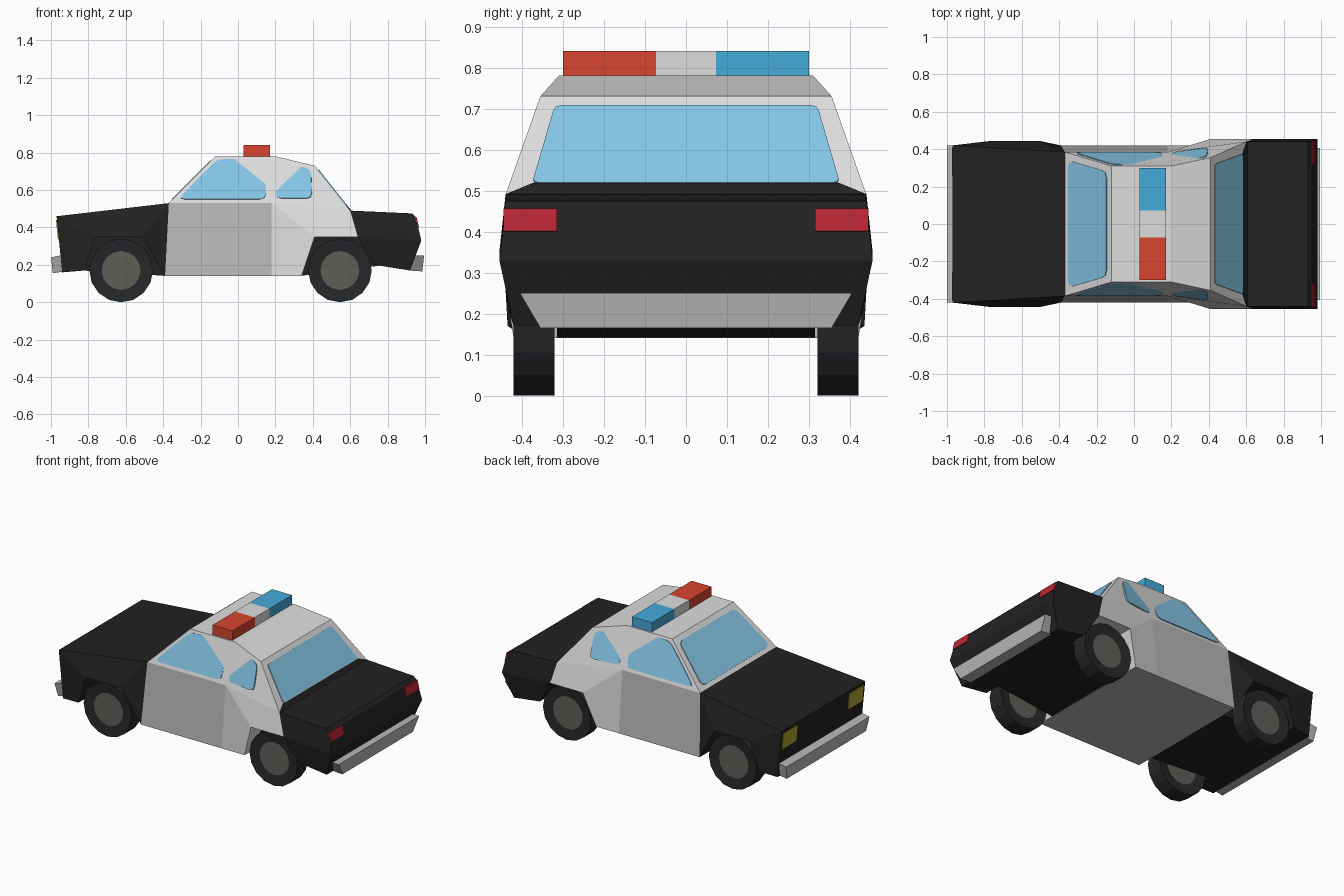
import bpy, bmesh, math
from mathutils import Vector, Matrix

if "Cube" in bpy.data.objects:
    bpy.data.objects.remove(bpy.data.objects["Cube"])


def material(name, rgb):
    m = bpy.data.materials.new(name)
    m.diffuse_color = [(c / 255 / 12.92 if c < 11 else ((c / 255 + .055) / 1.055) ** 2.4) for c in rgb] + [1]
    m.use_nodes = True
    m.node_tree.nodes["Principled BSDF"].inputs["Base Color"].default_value = m.diffuse_color
    return m


BLACK = material("body black", (34, 34, 34))
WHITE = material("body white", (222, 222, 222))
GREY = material("door grey", (184, 183, 183))
GLASS = material("window glass", (134, 199, 232))
RED = material("beacon red", (217, 69, 47))
BLUE = material("beacon blue", (69, 170, 218))
TAIL = material("tail light red", (184, 38, 53))
YELLOW = material("headlight yellow", (172, 162, 50))
TYRE = material("tyre black", (37, 39, 41))
HUB = material("hub grey", (94, 94, 88))


def finish(name, bm, mats):
    bmesh.ops.recalc_face_normals(bm, faces=bm.faces[:])
    me = bpy.data.meshes.new(name)
    bm.to_mesh(me)
    bm.free()
    for m in mats:
        me.materials.append(m)
    ob = bpy.data.objects.new(name, me)
    bpy.context.collection.objects.link(ob)
    return ob


def shell(name, pts, loop, sides, mats, spans=""):
    """Half outline mirrored in y: loop edges span the width, side faces close the ends.
    Sides and spans ending in '*' / listed in spans use the second material."""
    bm = bmesh.new()
    left = {k: bm.verts.new(p) for k, p in pts.items()}
    right = {k: bm.verts.new((p[0], -p[1], p[2])) for k, p in pts.items()}
    for a, b in zip(loop, loop[1:] + loop[0]):
        f = bm.faces.new((left[a], left[b], right[b], right[a]))
        f.material_index = int(a + b in spans.split())
    for s in sides.split():
        for v in (left, right):
            f = bm.faces.new([v[k] for k in s.strip("*")])
            f.material_index = int(s.endswith("*"))
    return finish(name, bm, mats)


def plate(name, pts, mat, radius=0.0, mirror=False, lift=0.005):
    """Thin plate with optional rounded corners, lifted outward from the body."""
    pts = [Vector(p) for p in pts]
    out = []
    for i, p in enumerate(pts):
        if not radius:
            out.append(p)
            continue
        a = p + (pts[i - 1] - p).normalized() * radius
        b = p + (pts[(i + 1) % len(pts)] - p).normalized() * radius
        out += [a, (a + b) / 4 + p / 2, b]
    centre = sum(pts, Vector()) / len(pts)
    n = (pts[1] - pts[0]).cross(pts[2] - pts[0]).normalized()
    if n.dot(centre - Vector((0, 0, .4))) < 0:
        n = -n
    bm = bmesh.new()
    for s in ((1, -1) if mirror else (1,)):
        rings = [[bm.verts.new(((p + n * h).x, (p + n * h).y * s, (p + n * h).z)) for p in out]
                 for h in (-.003, lift)]
        for r in rings:
            bm.faces.new(r)
        for i in range(len(out)):
            bm.faces.new((rings[0][i - 1], rings[0][i], rings[1][i], rings[1][i - 1]))
    return finish(name, bm, [mat])


# cabin with doors, roof and rear quarter panels
A, J = (-.37, .385, .53), (-.39, .42, .14)
F, G = (.60, .44, .49), (.64, .455, .35)
shell("cabin", dict(A=A, B=(-.12, .31, .78), C=(.20, .31, .78), E=(.41, .355, .73), F=F, G=G,
                    H=(.41, .455, .35), I=(.34, .42, .14), K=(.18, .42, .14), J=J, D=(.18, .384, .53)),
      "ABCEFGHIKJ", "ADKJ* ABCEFD DFGH DHIK", [WHITE, GREY], "IK KJ")

# front body: hood, fenders and wheel arches
shell("front_body", dict(A=A, J=J, P=(-.51, .445, .35), Q=(-.76, .445, .35), R=(-.82, .435, .17),
                         S=(-.94, .42, .16), M=(-.97, .42, .46)),
      "AJPQRSM", "MAPQ AJP MQRS", [BLACK])

# rear body: trunk and rear fenders
shell("rear_body", dict(F=F, L=(.93, .44, .475), N=(.95, .442, .455), O=(.98, .455, .33),
                        P=(.92, .42, .17), Q=(.73, .43, .20), G=G),
      "FLNOPQG", "FLNOG GOPQ", [BLACK])

# underbody between the wheels
for name, x0, x1, z1 in (("front_underbody", -.385, -.83, .17), ("rear_underbody", .335, .75, .195)):
    shell(name, dict(A=(x0, .315, .141), B=(x1, .315, z1), C=(x1, .315, .36), D=(x0, .315, .36)),
          "ABCD", "ABCD", [BLACK])

# bumpers
shell("front_bumper", dict(A=(-1, .42, .24), B=(-.95, .42, .25), C=(-.93, .40, .165), D=(-.99, .40, .155)),
      "ABCD", "ABCD", [GREY])
shell("rear_bumper", dict(A=(.995, .405, .25), B=(.94, .405, .25), C=(.91, .355, .17), D=(.985, .355, .165)),
      "ABCD", "ABCD", [GREY])


# side windows lie on the sloped cabin side
def on_side(x, z):
    k = .143 if x > .2 else 0
    return (x, .385 - .3 * (z - .53) + k * max(x - .2, 0), z)


plate("front_side_windows", [on_side(*p) for p in ((-.32, .55), (-.11, .765), (.15, .765), (.15, .55))],
      GLASS, .035, True)
plate("rear_side_windows", [on_side(*p) for p in ((.2, .755), (.39, .712), (.395, .555), (.2, .555))],
      GLASS, .03, True)

# windscreen and rear window
plate("windscreen", [(-.35, .34, .55), (-.145, .28, .755), (-.145, -.28, .755), (-.35, -.34, .55)], GLASS, .035)
plate("rear_window", [(.43, .32, .705), (.579, .375, .517), (.579, -.375, .517), (.43, -.32, .705)], GLASS, .015)
plate("rear_window_ledge", [(.58, .375, .515), (.602, .44, .488), (.602, -.44, .488), (.58, -.375, .515)], BLACK)


# lamps
def front_x(z):
    return -.94 - .1 * (z - .16)


def rear_x(z):
    return .98 - .24 * (z - .33)


for name, fx, y0, y1, z0, z1, mat in (("headlights", front_x, .26, .405, .335, .44, YELLOW),
                                      ("tail_lights", rear_x, .315, .445, .40, .455, TAIL)):
    plate(name, [(fx(z0), y0, z0), (fx(z0), y1, z0), (fx(z1), y1, z1), (fx(z1), y0, z1)], mat, 0, True)

# roof light bar
for name, y0, y1, mat in (("red_beacon", -.30, -.073, RED), ("beacon_centre", -.073, .073, WHITE),
                          ("blue_beacon", .073, .30, BLUE)):
    bm = bmesh.new()
    bmesh.ops.create_cube(bm, size=1, matrix=Matrix.Translation((.10, (y0 + y1) / 2, .808))
                          @ Matrix.Diagonal((.14, y1 - y0, .064, 1)))
    finish(name, bm, [mat])

# wheels: tyre with recessed hub on both sides
for end, x in (("front", -.625), ("rear", .545)):
    for side, y in (("right", -.37), ("left", .37)):
        bm = bmesh.new()
        bmesh.ops.create_cone(bm, cap_ends=True, segments=16, radius1=.17, radius2=.17, depth=.10,
                              matrix=Matrix.Translation((x, y, .17)) @ Matrix.Rotation(math.pi / 2, 4, 'X'))
        bm.normal_update()
        caps = [f for f in bm.faces if len(f.verts) > 4]
        bmesh.ops.inset_region(bm, faces=caps, thickness=.066, depth=0)
        for f in caps:
            f.material_index = 1
            bmesh.ops.translate(bm, verts=f.verts[:], vec=-f.normal * .008)
        finish(f"{end}_{side}_wheel", bm, [TYRE, HUB])
